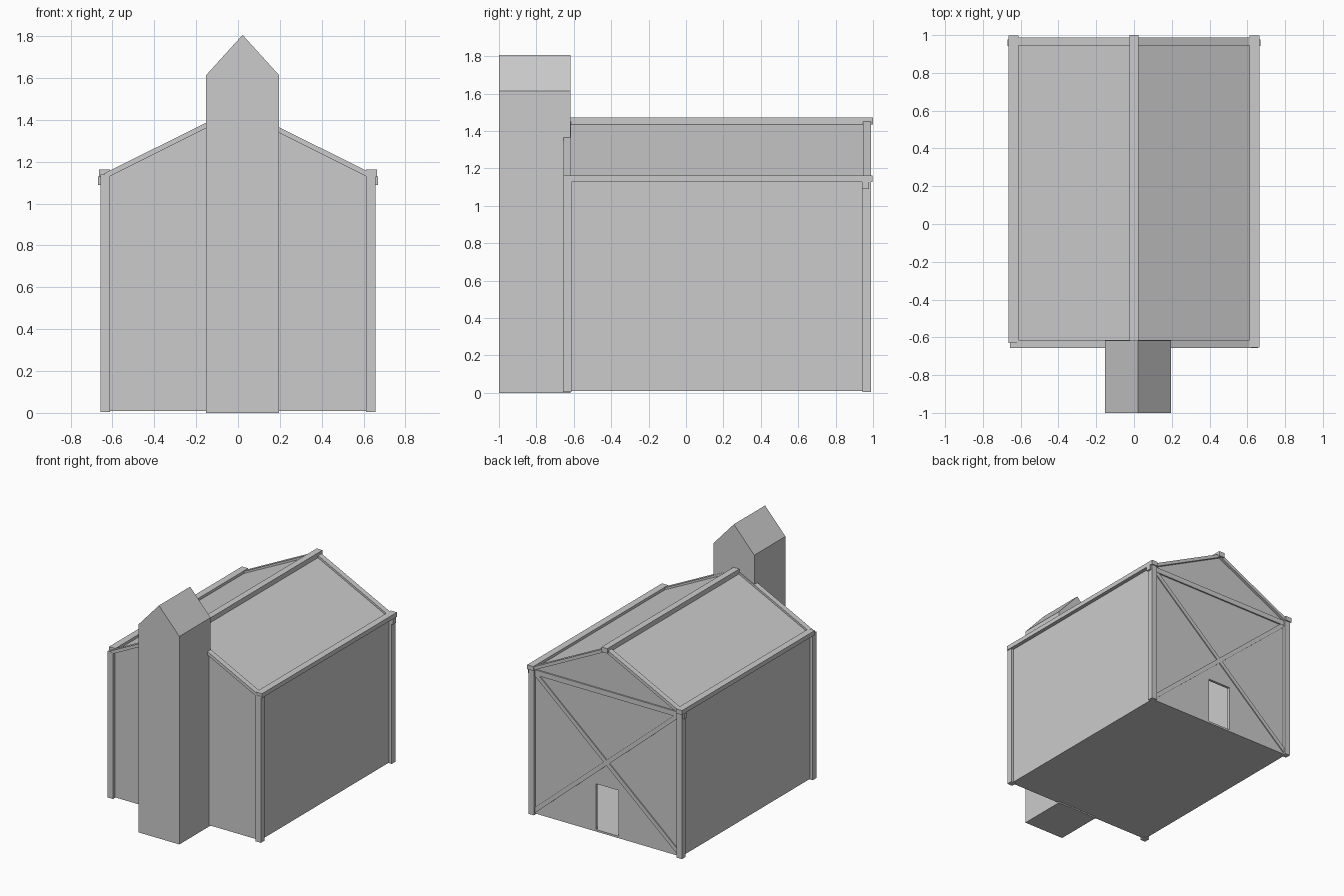
import bpy, bmesh
from mathutils import Vector, Matrix

if "Cube" in bpy.data.objects:
    bpy.data.objects.remove(bpy.data.objects["Cube"])


def finish(name, bm):
    bmesh.ops.recalc_face_normals(bm, faces=bm.faces)
    me = bpy.data.meshes.new(name)
    bm.to_mesh(me)
    bm.free()
    ob = bpy.data.objects.new(name, me)
    bpy.context.collection.objects.link(ob)
    return ob


def prism(name, profile, y0, y1):
    """Extrude an x-z profile from y0 to y1."""
    bm = bmesh.new()
    face = bm.faces.new([bm.verts.new((x, y0, z)) for x, z in profile])
    ext = bmesh.ops.extrude_face_region(bm, geom=[face])["geom"]
    verts = [v for v in ext if isinstance(v, bmesh.types.BMVert)]
    bmesh.ops.translate(bm, verts=verts, vec=(0, y1 - y0, 0))
    return finish(name, bm)


def box(name, x0, x1, y0, y1, z0, z1):
    return prism(name, [(x0, z0), (x1, z0), (x1, z1), (x0, z1)], y0, y1)


def bar(name, a, b, depth, thick):
    """Square timber between two x-z points sharing the same y."""
    a, b = Vector(a), Vector(b)
    d = b - a
    ex = d.normalized()
    ey = Vector((0, 1, 0))
    ez = ex.cross(ey)
    rot = Matrix((ex, ey, ez)).transposed().to_4x4()
    bm = bmesh.new()
    bmesh.ops.create_cube(bm, size=1, matrix=Matrix.Translation((a + b) / 2) @ rot
                          @ Matrix.Diagonal((d.length, depth, thick, 1)))
    return finish(name, bm)


def gable(w, z0, eave, apex):
    return [(-w, z0), (w, z0), (w, eave), (0, apex), (-w, eave)]


W, YF, YB = 0.635, -0.635, 0.967
P = 0.0225

# Hollow house shell with a doorway in the back wall
house = prism("house_walls_and_roof", gable(W, 0.01, 1.13, 1.445), YF, YB)
cavity = prism("cavity_cutter", gable(W - 0.02, 0.025, 1.115, 1.42), YF + 0.02, YB - 0.02)
door = box("door_cutter", -0.10, 0.095, YB - 0.1, YB + 0.1, 0.025, 0.38)
for cutter in (cavity, door):
    mod = house.modifiers.new(cutter.name, "BOOLEAN")
    mod.operation = "DIFFERENCE"
    mod.solver = "EXACT"
    mod.object = cutter
    cutter.hide_render = True
    cutter.hide_set(True)

# Corner posts, eave beams and sloping rafters
for s, side in ((-1, "left"), (1, "right")):
    for y, end in ((YF, "front"), (YB, "back")):
        box(f"corner_post_{end}_{side}", s * W - P, s * W + P, y - P, y + P, 0.005, 1.14)
        bar(f"rafter_{end}_{side}", (s * W, y, 1.133), (0, y, 1.449), 0.042, 0.024)
    box(f"eave_beam_{side}", s * 0.638 - 0.0265, s * 0.638 + 0.0265,
        -0.63 if s < 0 else -0.655, 0.998, 1.128, 1.162)

# Ridge beam
box("ridge_beam", -0.025, 0.025, -0.62, 1.0, 1.435, 1.472)

# Back wall tie beam and crossed braces
box("tie_beam", -0.67, 0.67, 0.942, 0.978, 1.09, 1.13)
for s, side in ((-1, "left"), (1, "right")):
    bar(f"cross_brace_{side}", (s * 0.625, 0.962, 0.03), (-s * 0.625, 0.962, 1.11), 0.026, 0.032)

# Bell tower at the front with a pitched top
prism("tower", [(-0.153, 0), (0.197, 0), (0.197, 1.613), (0.022, 1.806), (-0.153, 1.613)],
      -1.0, -0.618)
